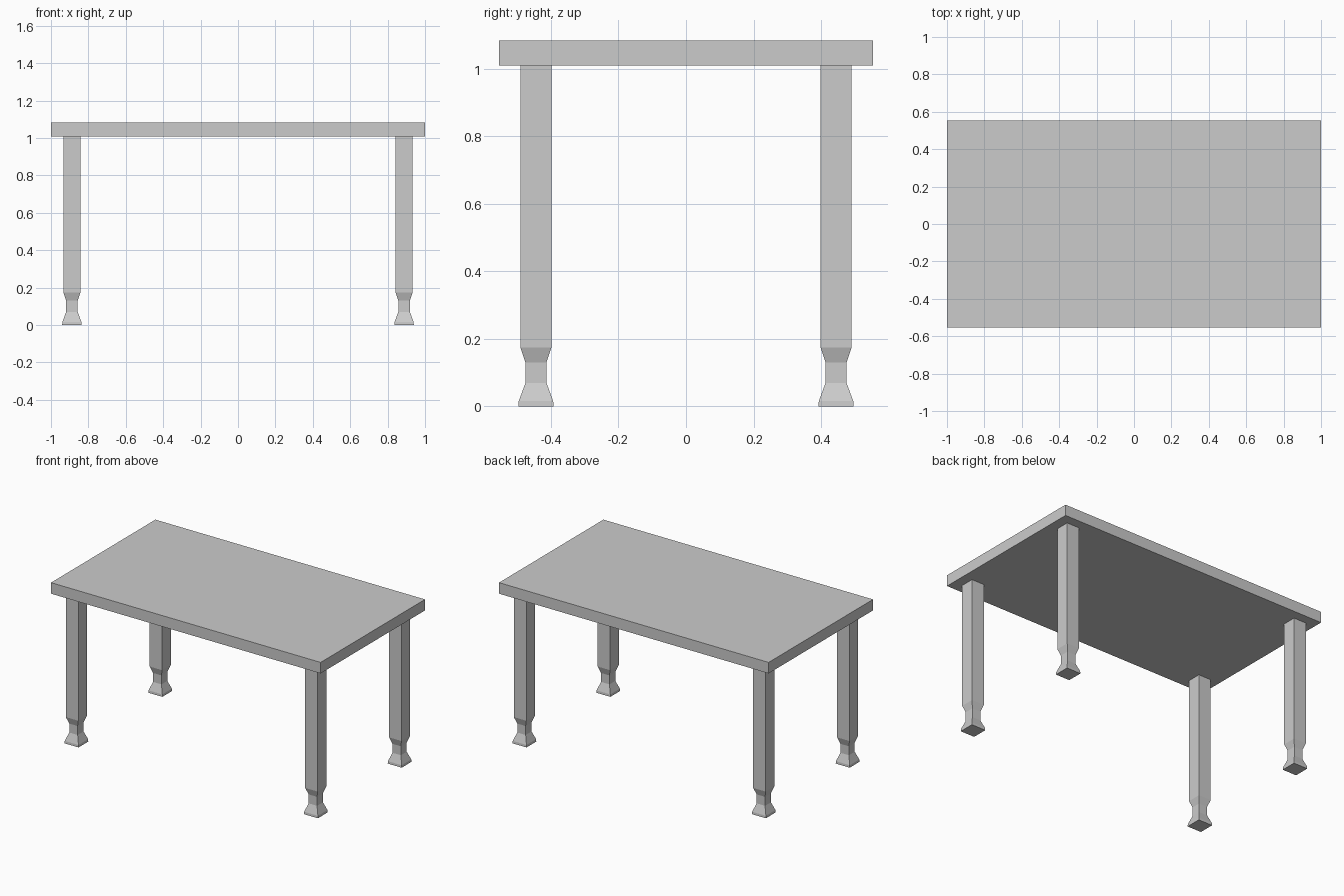
import bpy, bmesh

if "Cube" in bpy.data.objects:
    bpy.data.objects.remove(bpy.data.objects["Cube"])

def make_object(name, bm):
    bmesh.ops.recalc_face_normals(bm, faces=bm.faces)
    mesh = bpy.data.meshes.new(name)
    bm.to_mesh(mesh)
    bm.free()
    obj = bpy.data.objects.new(name, mesh)
    bpy.context.collection.objects.link(obj)
    return obj

def square_stack(name, x, y, profile):
    """Loft square sections given as (half width, height)."""
    bm = bmesh.new()
    rings = [[bm.verts.new((x + sx * h, y + sy * h, z))
              for sx, sy in ((-1, -1), (1, -1), (1, 1), (-1, 1))]
             for h, z in profile]
    for low, high in zip(rings, rings[1:]):
        for i in range(4):
            j = (i + 1) % 4
            bm.faces.new((low[i], low[j], high[j], high[i]))
    bm.faces.new(rings[0][::-1])
    bm.faces.new(rings[-1])
    return make_object(name, bm)

# Tabletop slab
TOP_LOW, TOP_HIGH = 1.009, 1.083
bm = bmesh.new()
bmesh.ops.create_cube(bm, size=1)
bmesh.ops.scale(bm, vec=(2.0, 1.106, TOP_HIGH - TOP_LOW), verts=bm.verts)
bmesh.ops.translate(bm, vec=(0, 0, (TOP_LOW + TOP_HIGH) / 2), verts=bm.verts)
make_object("tabletop", bm)

# Square legs: flared foot, narrow neck, straight post
LEG_PROFILE = [(0.052, 0.0), (0.051, 0.016), (0.031, 0.07),
               (0.031, 0.13), (0.046, 0.175), (0.046, TOP_LOW)]
for side, sx in (("left", -1), ("right", 1)):
    for end, sy in (("front", -1), ("back", 1)):
        square_stack(f"{end}_{side}_leg", sx * 0.888, sy * 0.444, LEG_PROFILE)
